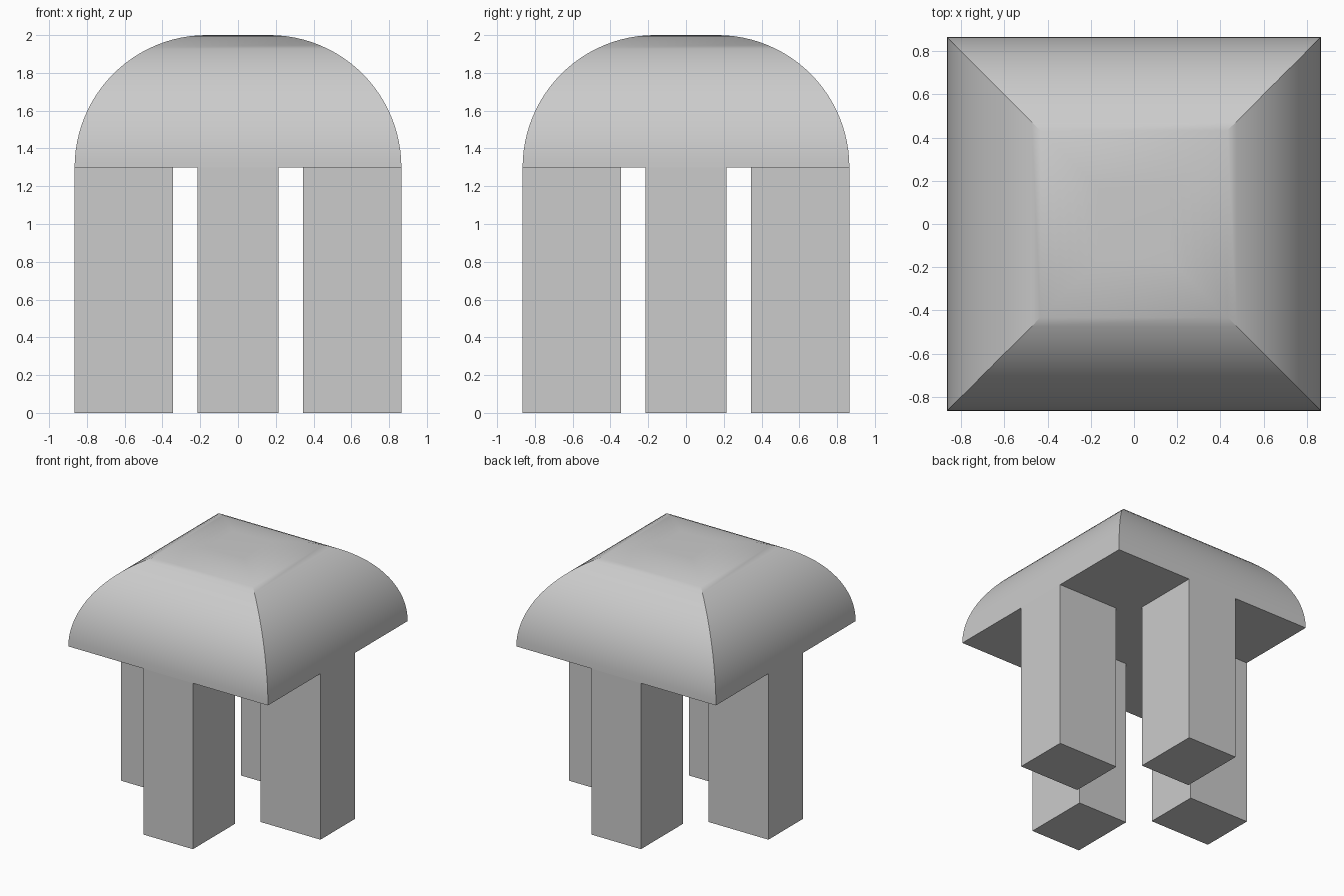
import bpy
import bmesh
import math

cube = bpy.data.objects.get("Cube")
if cube:
    bpy.data.objects.remove(cube, do_unlink=True)

HALF = 0.865      # half width of the canopy
EAVES = 1.30      # height where the legs meet the canopy
RADIUS = 0.70     # radius of the vaulted sides
STEPS = 24

grey = bpy.data.materials.new("light_grey")
grey.use_nodes = True
colour = (0.6, 0.6, 0.6, 1)
grey.diffuse_color = colour
grey.node_tree.nodes["Principled BSDF"].inputs["Base Color"].default_value = colour


def add_object(name, bm):
    bmesh.ops.recalc_face_normals(bm, faces=bm.faces)
    mesh = bpy.data.meshes.new(name)
    bm.to_mesh(mesh)
    bm.free()
    mesh.materials.append(grey)
    obj = bpy.data.objects.new(name, mesh)
    bpy.context.collection.objects.link(obj)
    return obj


def box(name, centre, size):
    bm = bmesh.new()
    bmesh.ops.create_cube(bm, size=1)
    bmesh.ops.scale(bm, vec=size, verts=bm.verts)
    bmesh.ops.translate(bm, vec=centre, verts=bm.verts)
    return add_object(name, bm)


# Canopy: square rings stacked along a quarter-circle profile
bm = bmesh.new()
rings = []
for i in range(STEPS + 1):
    a = math.pi / 2 * i / STEPS
    r = HALF - RADIUS + RADIUS * math.cos(a)
    z = EAVES + RADIUS * math.sin(a)
    rings.append([bm.verts.new((sx * r, sy * r, z))
                  for sx, sy in ((-1, -1), (1, -1), (1, 1), (-1, 1))])
for low, high in zip(rings, rings[1:]):
    for k in range(4):
        n = (k + 1) % 4
        bm.faces.new((low[k], low[n], high[n], high[k]))
bm.faces.new(rings[0][::-1])
bm.faces.new(rings[-1])
canopy = add_object("canopy", bm)

bpy.ops.object.select_all(action="DESELECT")
canopy.select_set(True)
bpy.context.view_layer.objects.active = canopy
bpy.ops.object.shade_smooth_by_angle(angle=math.radians(30))

# Legs: one flush with the middle of each side
DEPTH, WIDTH = 0.52, 0.43
offset = HALF - DEPTH / 2
for name, dx, dy in (("front_leg", 0, -1), ("back_leg", 0, 1),
                     ("left_leg", 1, 0), ("right_leg", -1, 0)):
    size = (DEPTH, WIDTH, EAVES) if dx else (WIDTH, DEPTH, EAVES)
    box(name, (dx * offset, dy * offset, EAVES / 2), size)
